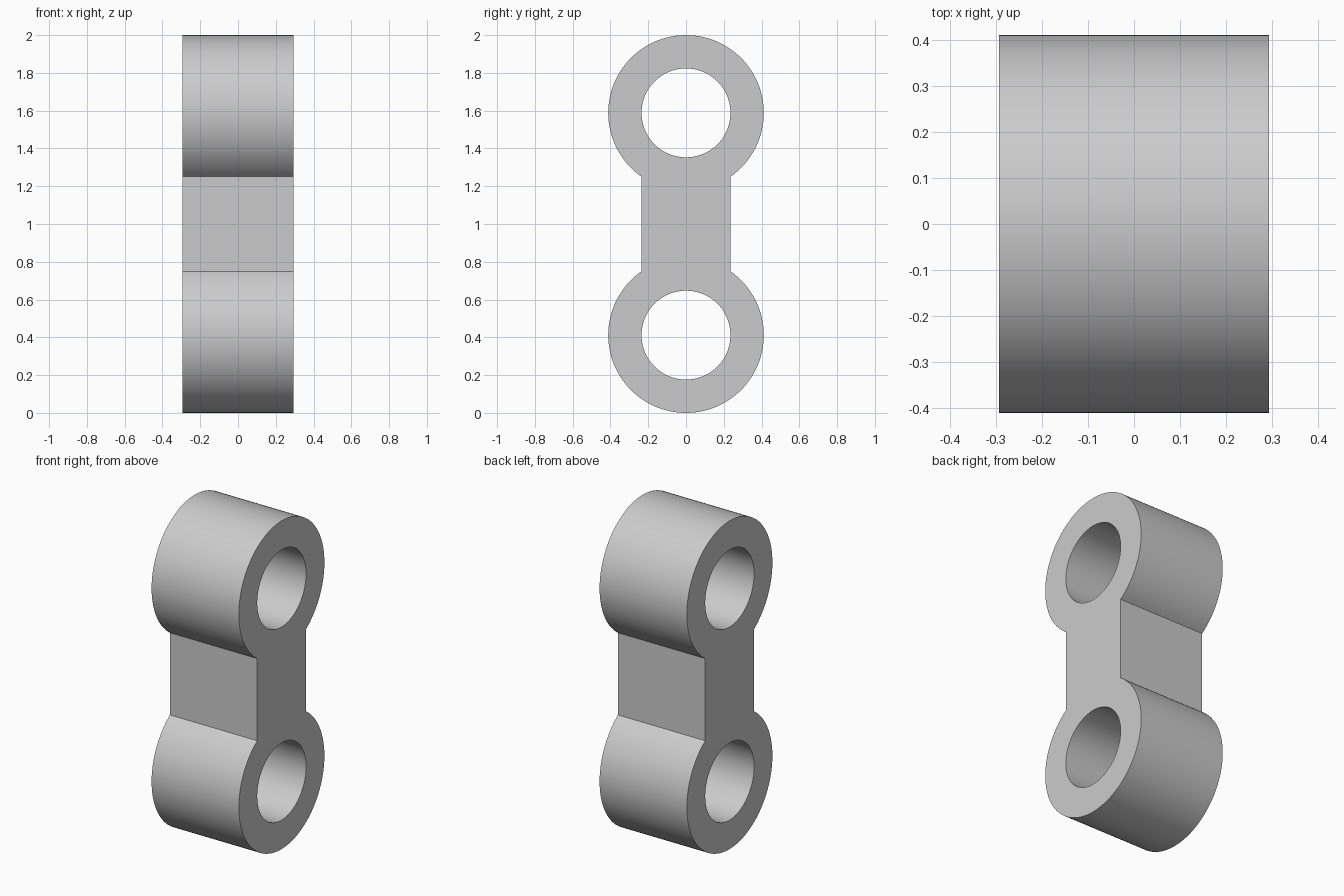
import bpy, bmesh
from math import sin, cos, pi, acos

if "Cube" in bpy.data.objects:
    bpy.data.objects.remove(bpy.data.objects["Cube"])

U = 2 / 34                 # base unit of the design
R, HOLE, NECK = 7 * U, 4 * U, 4 * U
HALF_DEPTH = 5 * U
CENTRES = (27 * U, 7 * U)  # upper and lower ring heights
SEG = 128


def arc(cz, r, a0, a1, n):
    return [(r * cos(a0 + (a1 - a0) * i / n), cz + r * sin(a0 + (a1 - a0) * i / n))
            for i in range(n + 1)]


def add_loop(bm, pts):
    vs = [bm.verts.new((-HALF_DEPTH, y, z)) for y, z in pts]
    return [bm.edges.new((vs[i - 1], vs[i])) for i in range(len(vs))]


bm = bmesh.new()

# Outer outline: two ring arcs joined by the straight neck sides
a = acos(NECK / R)
outline = arc(CENTRES[0], R, -a, pi + a, SEG) + arc(CENTRES[1], R, pi - a, 2 * pi + a, SEG)
edges = add_loop(bm, outline)

# Pin holes
for cz in CENTRES:
    edges += add_loop(bm, arc(cz, HOLE, 0, 2 * pi, SEG)[:-1])

# Fill the profile and extrude it across the width
bmesh.ops.triangle_fill(bm, use_beauty=True, use_dissolve=False, edges=edges)
ext = bmesh.ops.extrude_face_region(bm, geom=bm.faces[:], use_keep_orig=True)
moved = [g for g in ext["geom"] if isinstance(g, bmesh.types.BMVert)]
bmesh.ops.translate(bm, verts=moved, vec=(2 * HALF_DEPTH, 0, 0))
bmesh.ops.recalc_face_normals(bm, faces=bm.faces[:])

mesh = bpy.data.meshes.new("link_arm")
bm.to_mesh(mesh)
bm.free()
link = bpy.data.objects.new("link_arm", mesh)
bpy.context.collection.objects.link(link)
bpy.context.view_layer.objects.active = link
link.select_set(True)
bpy.ops.object.shade_smooth_by_angle()
